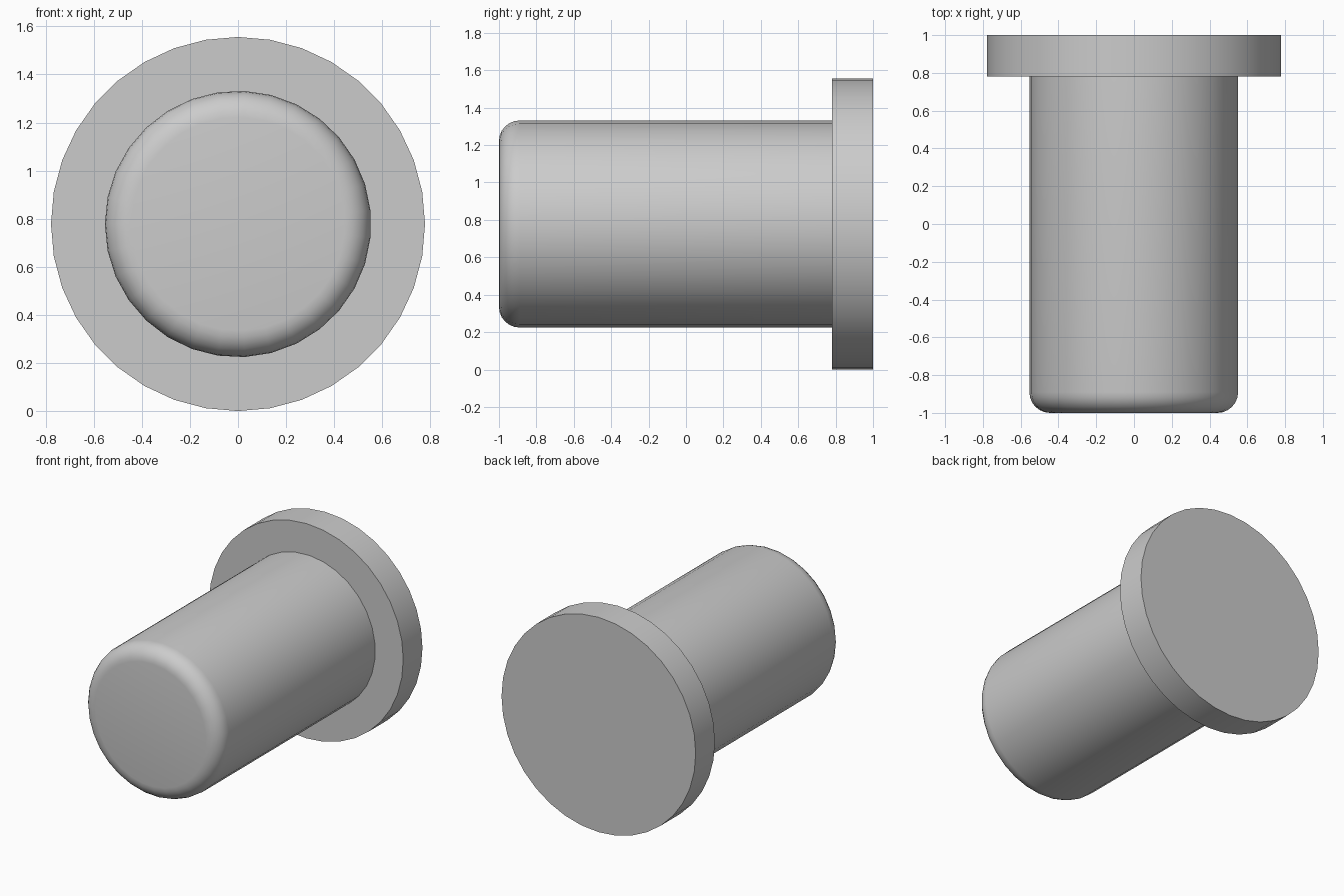
import bpy, bmesh, math

if "Cube" in bpy.data.objects:
    bpy.data.objects.remove(bpy.data.objects["Cube"])

CENTRE_Z = 0.778


def lathe_y(name, profile, sides, start):
    """Spin a (radius, y) profile around the horizontal y axis and cap both ends."""
    bm = bmesh.new()
    rings = []
    for r, y in profile:
        ring = []
        for i in range(sides):
            a = start + 2 * math.pi * i / sides
            ring.append(bm.verts.new((r * math.cos(a), y, CENTRE_Z + r * math.sin(a))))
        rings.append(ring)
    for a, b in zip(rings, rings[1:]):
        for i in range(sides):
            j = (i + 1) % sides
            bm.faces.new((a[i], a[j], b[j], b[i]))
    bm.faces.new(rings[0])
    bm.faces.new(rings[-1])
    bmesh.ops.recalc_face_normals(bm, faces=bm.faces)
    mesh = bpy.data.meshes.new(name)
    bm.to_mesh(mesh)
    bm.free()
    obj = bpy.data.objects.new(name, mesh)
    bpy.context.collection.objects.link(obj)
    bpy.ops.object.select_all(action='DESELECT')
    obj.select_set(True)
    bpy.context.view_layer.objects.active = obj
    bpy.ops.object.shade_smooth_by_angle(angle=math.radians(35))
    return obj


# Flat disc head at the back
lathe_y("head", [(0.778, 0.78), (0.778, 1.0)], 36, 0)

# Shaft with a rounded front end, running into the head
R, FILLET, STEPS = 0.554, 0.11, 6
profile = []
for k in range(STEPS + 1):
    t = math.pi / 2 * k / STEPS
    profile.append((R - FILLET + FILLET * math.sin(t), -1 + FILLET * (1 - math.cos(t))))
profile.append((R, 0.785))
lathe_y("shaft", profile, 31, math.pi)
